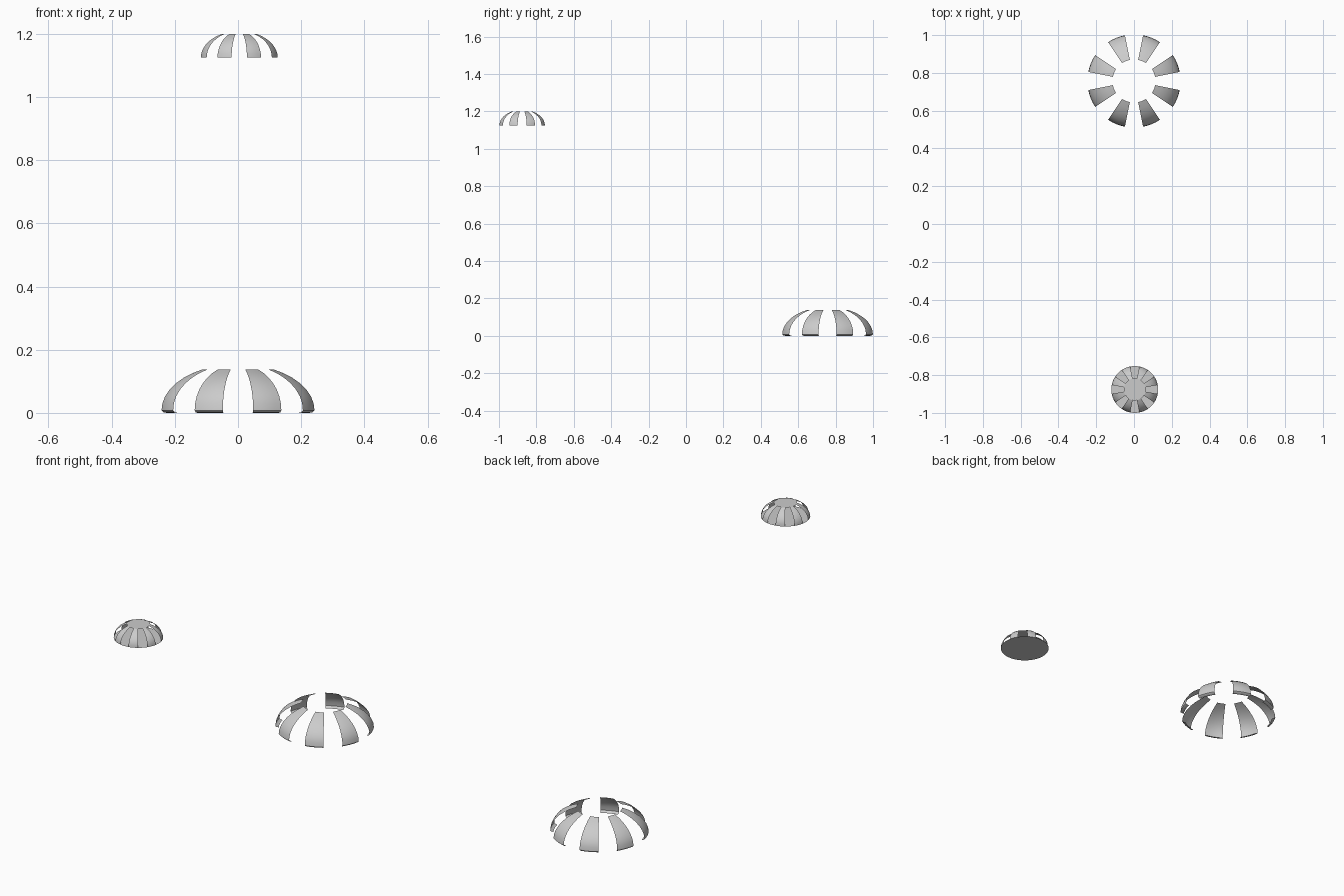
import bpy, bmesh, math

if "Cube" in bpy.data.objects:
    bpy.data.objects.remove(bpy.data.objects["Cube"])

PANELS = 8
STEPS = 4      # facets across each panel
RINGS = 7      # facets from rim to crown


def finish(bm, name):
    mesh = bpy.data.meshes.new(name)
    bm.to_mesh(mesh)
    bm.free()
    obj = bpy.data.objects.new(name, mesh)
    bpy.context.collection.objects.link(obj)
    for o in bpy.context.selected_objects:
        o.select_set(False)
    obj.select_set(True)
    bpy.context.view_layer.objects.active = obj
    bpy.ops.object.shade_smooth_by_angle(angle=math.radians(35))
    return obj


def dome_profile(radius, inner, z0, z1):
    """Elliptical arc from the rim up to the open crown."""
    end = math.acos(inner / radius)
    return [(radius * math.cos(end * i / RINGS),
             z0 + (z1 - z0) * math.sin(end * i / RINGS) / math.sin(end))
            for i in range(RINGS + 1)]


def curved_panels(name, centre, profile):
    """Ring of curved panels, each half of an eighth turn wide."""
    bm = bmesh.new()
    pitch = 2 * math.pi / PANELS
    for p in range(PANELS):
        start = pitch * (p + 0.25)
        cols = []
        for s in range(STEPS + 1):
            a = start + pitch * 0.5 * s / STEPS
            cols.append([bm.verts.new((centre[0] + r * math.cos(a),
                                       centre[1] + r * math.sin(a), z))
                         for r, z in profile])
        for c, d in zip(cols, cols[1:]):
            for k in range(len(profile) - 1):
                bm.faces.new((c[k], d[k], d[k + 1], c[k + 1]))
    return finish(bm, name)


def disc(name, centre, radius, z, up):
    bm = bmesh.new()
    n = 64
    ring = [bm.verts.new((centre[0] + radius * math.cos(2 * math.pi * i / n),
                          centre[1] + radius * math.sin(2 * math.pi * i / n), z))
            for i in range(n)]
    bm.faces.new(ring if up else ring[::-1])
    return finish(bm, name)


# Large open dome with a small inward lip at the rim
large = (0.0, 0.757)
curved_panels("large_dome_panels", large,
              [(0.230, 0.0), (0.241, 0.002)] + dome_profile(0.247, 0.114, 0.008, 0.138))

# Small dome with a floor and a crown disc
small = (0.004, -0.876)
curved_panels("small_dome_panels", small, dome_profile(0.124, 0.058, 1.125, 1.199))
disc("small_dome_floor", small, 0.124, 1.125, False)
disc("small_dome_crown", small, 0.058, 1.199, True)
